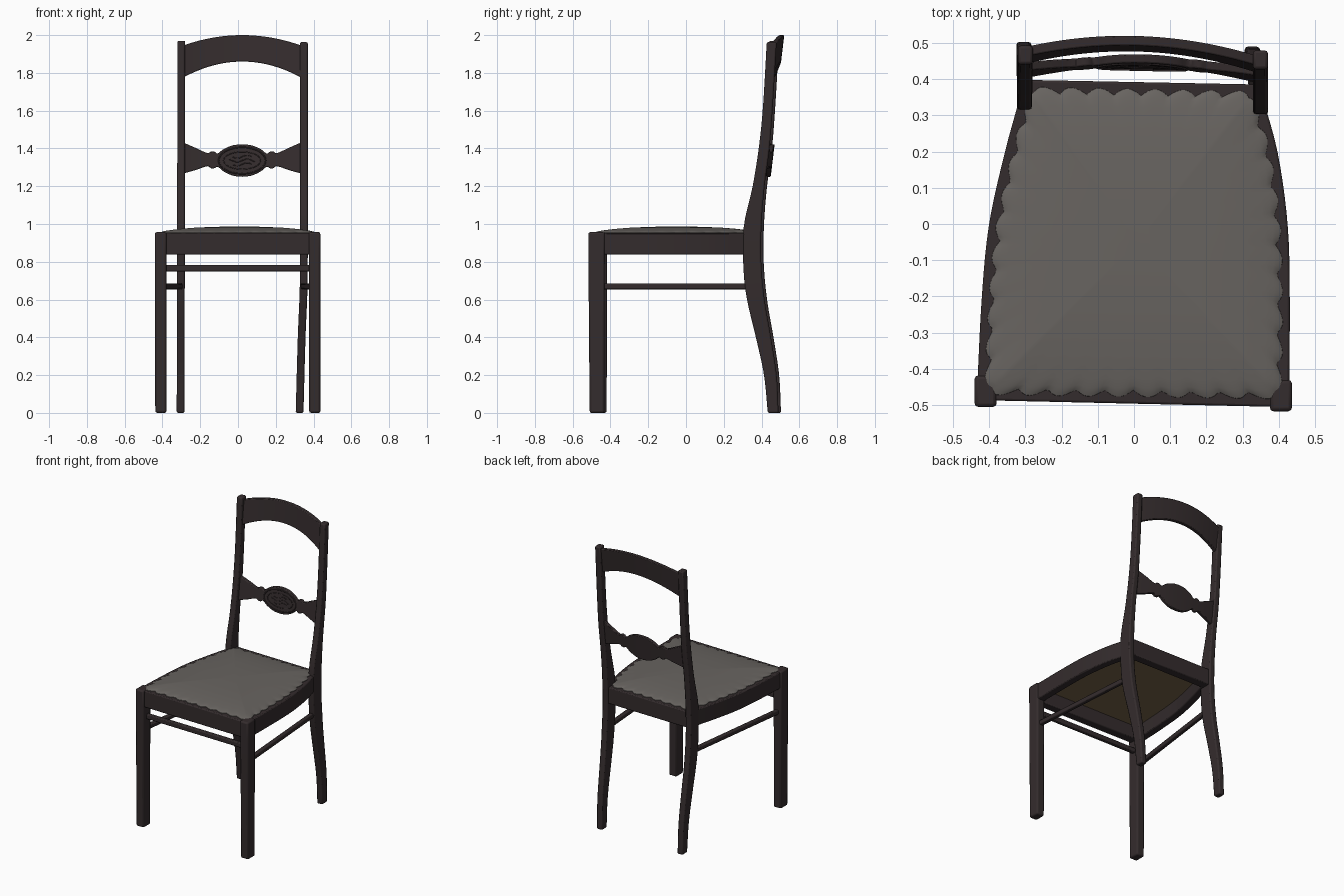
import bpy, bmesh, math
from mathutils import Vector

if "Cube" in bpy.data.objects:
    bpy.data.objects.remove(bpy.data.objects["Cube"], do_unlink=True)


def material(name, rgb):
    m = bpy.data.materials.new(name)
    m.use_nodes = True
    m.diffuse_color = (*rgb, 1)
    m.node_tree.nodes["Principled BSDF"].inputs["Base Color"].default_value = (*rgb, 1)
    return m


WOOD = material("dark wood", (0.034, 0.025, 0.026))
FABRIC = material("grey upholstery", (0.138, 0.127, 0.117))
WEBBING = material("brown underside", (0.18, 0.125, 0.065))


def smooth(obj):
    bpy.ops.object.select_all(action='DESELECT')
    obj.select_set(True)
    bpy.context.view_layer.objects.active = obj
    bpy.ops.object.shade_smooth_by_angle(angle=math.radians(35))


def loft(name, rings, mat, bevel=0.006):
    """Skin closed cross-sections in order and cap both ends."""
    bm = bmesh.new()
    loops = [[bm.verts.new(p) for p in ring] for ring in rings]
    n = len(loops[0])
    for a, b in zip(loops, loops[1:]):
        for i in range(n):
            j = (i + 1) % n
            bm.faces.new((a[i], a[j], b[j], b[i]))
    bm.faces.new(loops[0])
    bm.faces.new(loops[-1])
    bmesh.ops.recalc_face_normals(bm, faces=bm.faces)
    mesh = bpy.data.meshes.new(name)
    bm.to_mesh(mesh)
    bm.free()
    mesh.materials.append(mat)
    obj = bpy.data.objects.new(name, mesh)
    bpy.context.collection.objects.link(obj)
    smooth(obj)
    if bevel:
        mod = obj.modifiers.new("soft edges", 'BEVEL')
        mod.width, mod.segments, mod.limit_method = bevel, 2, 'ANGLE'
        mod.angle_limit = math.radians(50)
    return obj


def curve(table, t):
    """Smooth interpolation through (parameter, value) pairs."""
    def slope(i):
        a, b = table[max(i - 1, 0)], table[min(i + 1, len(table) - 1)]
        return (b[1] - a[1]) / (b[0] - a[0])
    i = max([k for k in range(len(table) - 1) if table[k][0] <= t], default=0)
    (t0, v0), (t1, v1) = table[i], table[i + 1]
    d = t1 - t0
    s = min(max((t - t0) / d, 0), 1)
    return ((2*s**3 - 3*s*s + 1) * v0 + (s**3 - 2*s*s + s) * d * slope(i)
            + (3*s*s - 2*s**3) * v1 + (s**3 - s*s) * d * slope(i + 1))


def span(a, b, n):
    return [a + (b - a) * i / n for i in range(n + 1)]


def rect(x0, x1, y0, y1, z):
    return [(x0, y0, z), (x1, y0, z), (x1, y1, z), (x0, y1, z)]


def bar(name, start, end, width, height):
    a, b = Vector(start), Vector(end)
    side = (b - a).cross(Vector((0, 0, 1))).normalized() * width / 2
    up = Vector((0, 0, height / 2))
    loft(name, [[p - side - up, p + side - up, p + side + up, p - side + up]
                for p in (a, b)], WOOD)


def tube(name, points, radius, closed=False):
    data = bpy.data.curves.new(name, 'CURVE')
    data.dimensions = '3D'
    data.bevel_depth, data.bevel_resolution = radius, 2
    spline = data.splines.new('POLY')
    spline.points.add(len(points) - 1)
    for p, co in zip(spline.points, points):
        p.co = (*co, 1)
    spline.use_cyclic_u = closed
    data.materials.append(WOOD)
    bpy.context.collection.objects.link(bpy.data.objects.new(name, data))


# Front legs
for side, x0, x1, shift in (("left", 0.375, 0.436, 0), ("right", -0.44, -0.379, 0.012)):
    loft(side + "_front_leg", [
        rect(x0 + 0.002, x1, -0.51 + shift, -0.432 + shift, 0),
        rect(x0, x1, -0.517 + shift, -0.43 + shift, 0.85),
        rect(x0, x1, -0.517 + shift, -0.43 + shift, 0.957)], WOOD, 0.01)

# Back legs sweep up into the backrest posts
FRONT_EDGE = [(0, .435), (.2, .415), (.4, .372), (.6, .325), (.75, .307), (.98, .307),
              (1.2, .355), (1.4, .387), (1.6, .408), (1.97, .43)]
BACK_EDGE = [(0, .492), (.2, .482), (.4, .452), (.6, .418), (.8, .4), (1, .402),
             (1.2, .418), (1.4, .444), (1.6, .46), (1.97, .482)]
LEFT_X = [(0, .326), (.4, .337), (.7, .348), (1.97, .349)]
RIGHT_X = [(0, -.304), (.85, -.302), (1.97, -.3)]
for side, xs, shift, top in (("left", LEFT_X, -0.002, 1.963), ("right", RIGHT_X, 0.011, 1.97)):
    rings = []
    for z in span(0, top, 36):
        x = curve(xs, z)
        rings.append(rect(x - .0205, x + .0205, curve(FRONT_EDGE, z) + shift,
                          curve(BACK_EDGE, z) + shift, z))
    loft(side + "_back_leg_and_post", rings, WOOD, 0.008)

# Seat frame: bowed side rails, straight front and back rails
LEFT_SIDE = [(-.5, .428), (-.2, .43), (0, .424), (.2, .396), (.36, .352)]
RIGHT_SIDE = [(-.5, -.435), (-.2, -.42), (0, -.4), (.2, -.356), (.36, -.312)]
LOW, HIGH = 0.838, 0.952
for side, xs, s in (("left", LEFT_SIDE, 1), ("right", RIGHT_SIDE, -1)):
    rings = []
    for y in span(-0.46, 0.36, 20):
        x = curve(xs, y)
        rings.append([(x, y, LOW), (x - .052 * s, y, LOW),
                      (x - .052 * s, y, HIGH), (x, y, HIGH)])
    loft(side + "_seat_rail", rings, WOOD)
MID, TALL = (LOW + HIGH) / 2, HIGH - LOW
bar("front_seat_rail", (-.4, -.457, MID), (.4, -.475, MID), 0.06, TALL)
bar("back_seat_rail", (-.31, .368, MID), (.35, .355, MID), 0.06, TALL)

# Stretchers
bar("front_stretcher", (-.4, -.455, .766), (.4, -.47, .766), 0.028, 0.033)
bar("left_stretcher", (.405, -.46, .67), (.345, .35, .67), 0.028, 0.031)
bar("right_stretcher", (-.41, -.45, .67), (-.304, .36, .67), 0.028, 0.031)

# Cushion outline, walked around the four sides; each point carries its scallop depth
STEPS = 72
outline = []


def walk(lobes, point):
    for i in range(STEPS):
        t = i / STEPS
        outline.append((*point(t), 1 - abs(math.sin(math.pi * lobes * t))))


def left_edge(t):
    y = -.485 + .853 * t
    return curve(LEFT_SIDE, y) - .018, y


def right_edge(t):
    y = .38 - .853 * t
    return curve(RIGHT_SIDE, y) + .018, y


walk(10, lambda t: (-.415 + .825 * t, -.473 - .012 * t))
walk(10, left_edge)
walk(8, lambda t: (.332 - .624 * t, .368 + .012 * t))
walk(10, right_edge)


def scaled(s, z, scallop=0):
    cx, cy = 0.01, -0.05
    return [(cx + (x - cx) * (s - scallop * d), cy + (y - cy) * (s - scallop * d), z)
            for x, y, d in outline]


loft("seat_cushion", [scaled(s, z, d) for s, z, d in (
    (1, .946, .045), (.996, .955, .043), (.975, .959, .035), (.94, .963, .018), (.88, .967, .004),
    (.75, .974, 0), (.55, .981, 0), (.3, .985, 0), (.1, .987, 0))], FABRIC, 0)
loft("seat_underside", [scaled(.92, .93), scaled(.92, .944)], WEBBING, 0)


# Curved back rails
def back_rail(name, y_at, low_at, high_at, half, steps):
    rings = []
    for x in span(-0.295, 0.34, steps):
        lo, hi = low_at(x), high_at(x)
        a, b = y_at(x, lo), y_at(x, hi)
        rings.append([(x, a - half, lo), (x, a + half, lo), (x, b + half, hi), (x, b - half, hi)])
    loft(name, rings, WOOD, 0.004)


CENTRE = 0.022


def bow(x):
    return 1 - ((x - CENTRE) / 0.318) ** 2


def crest_y(x, z):
    return .455 + .035 * bow(x) - .04 * (x - CENTRE) + .12 * (z - 1.87)


def middle_y(x, z):
    return .417 + .03 * bow(x) - .022 * (x - CENTRE) + .12 * (z - 1.34)


back_rail("crest_rail", crest_y, lambda x: 1.772 + .088 * bow(x),
          lambda x: 1.943 + .057 * bow(x), 0.0135, 32)

# Middle rail: flared ends, small collars and an oval centre
HALF = [(0, .086), (.05, .08), (.1, .058), (.132, .034), (.146, .044), (.167, .044),
        (.18, .034), (.25, .06), (.32, .085)]


def half_height(x):
    return curve(HALF, abs(x - CENTRE))


def middle_z(x):
    return 1.336 + .014 * (1 - bow(x))


back_rail("middle_rail", middle_y, lambda x: middle_z(x) - half_height(x),
          lambda x: middle_z(x) + half_height(x), 0.012, 80)


# Shallow carved relief on the oval
def on_oval(u, v, lift=0.012):
    x, z = CENTRE + u, 1.336 + v
    return (x, middle_y(x, z) - lift, z)


def ellipse(a, b):
    return [on_oval(a * math.cos(k * math.pi / 24), b * math.sin(k * math.pi / 24))
            for k in range(48)]


tube("oval_rim", ellipse(.124, .07), 0.004, True)
tube("inner_rim", ellipse(.098, .046), 0.0025, True)
for k in (-1, 0, 1):
    tube("carved_vein", [on_oval(u, .008 * math.sin(u * 60) + k * .02)
                         for u in span(-.07 + .02 * abs(k), .07 - .02 * abs(k), 20)], 0.0025)
